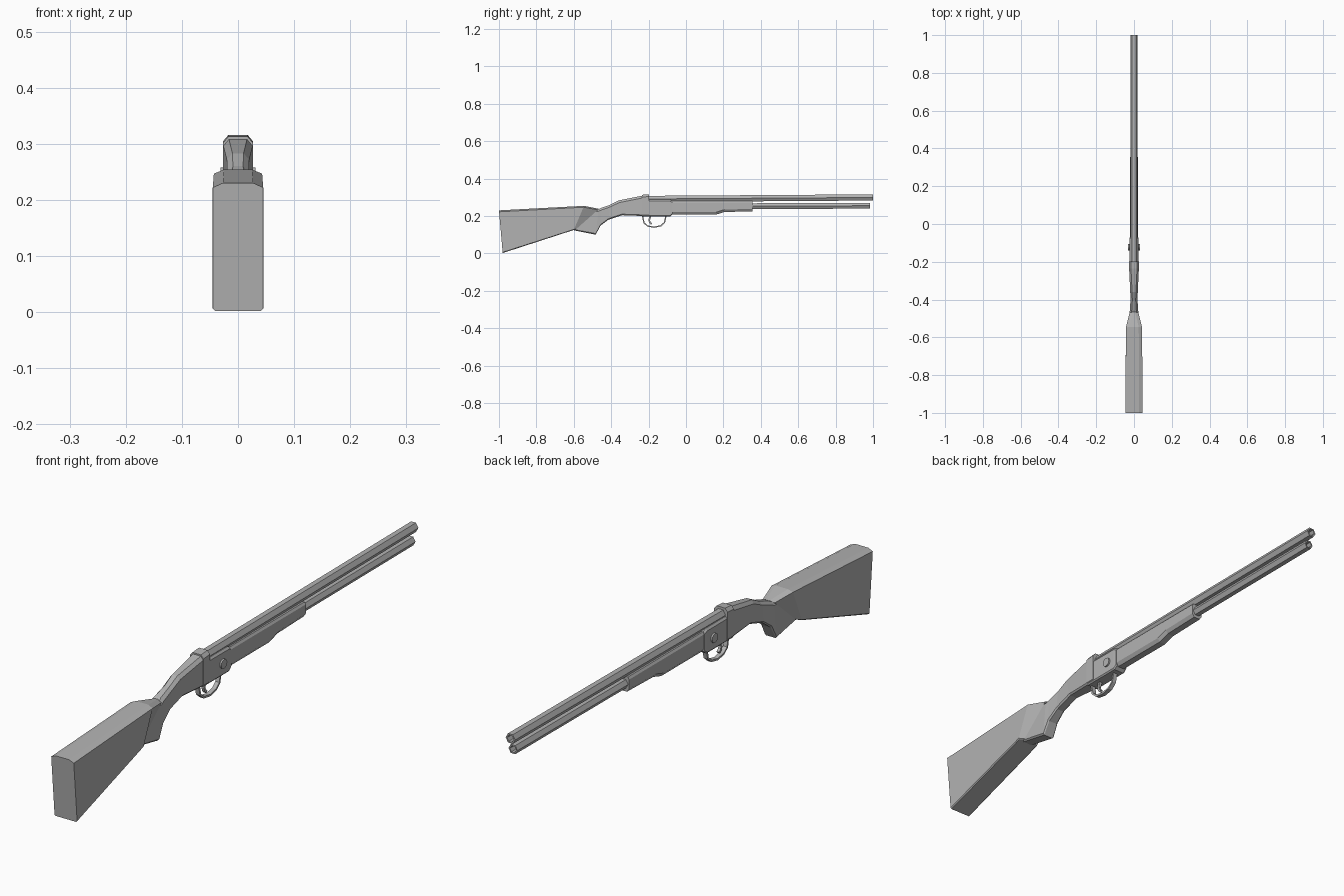
import bpy
import bmesh
from math import cos, sin, pi
from mathutils import Vector

cube = bpy.data.objects.get("Cube")
if cube:
    bpy.data.objects.remove(cube)

grey = bpy.data.materials.new("plain_grey")
grey.use_nodes = True
grey.diffuse_color = (0.45, 0.45, 0.45, 1)
grey.node_tree.nodes["Principled BSDF"].inputs["Base Color"].default_value = grey.diffuse_color


def skin(name, rings):
    """Join equal rings of points into a closed flat-faced solid."""
    bm = bmesh.new()
    loops = [[bm.verts.new(p) for p in ring] for ring in rings]
    n = len(loops[0])
    for a, b in zip(loops, loops[1:]):
        for i in range(n):
            j = (i + 1) % n
            bm.faces.new((a[i], a[j], b[j], b[i]))
    bm.faces.new(loops[0][::-1])
    bm.faces.new(loops[-1])
    bmesh.ops.recalc_face_normals(bm, faces=bm.faces)
    mesh = bpy.data.meshes.new(name)
    bm.to_mesh(mesh)
    bm.free()
    mesh.materials.append(grey)
    obj = bpy.data.objects.new(name, mesh)
    bpy.context.collection.objects.link(obj)
    return obj


def section(top, bottom, half, cx, cz, bx, bz):
    """Eight-sided section between a top and a bottom point, with cut corners."""
    t, b = Vector((0, *top)), Vector((0, *bottom))
    d = (t - b).normalized()
    side = [(half - cx, t), (half, t - d * cz), (half, b + d * bz), (half - bx, b)]
    right = [p + Vector((x, 0, 0)) for x, p in side]
    left = [p - Vector((x, 0, 0)) for x, p in reversed(side)]
    return right + left


def body(name, rows, cut):
    return skin(name, [section(t, b, w, *cut) for t, b, w in rows])


def tube(name, start, end, radius):
    """Six-sided tube with a hollow muzzle."""
    y0, z0 = start
    y1, z1 = end
    rows = [(y0, z0, radius), (y1, z1, radius),
            (y1, z1, radius * 0.7), (y1 - 0.06, z1, radius * 0.7)]
    skin(name, [[(r * cos(i * pi / 3), y, z + r * sin(i * pi / 3)) for i in range(6)]
                for y, z, r in rows])


def strip(name, path, half, thick):
    """Bent flat bar following a path in the side plane."""
    pts = [Vector((0, *p)) for p in path]
    rings = []
    for i, p in enumerate(pts):
        d = (pts[min(i + 1, len(pts) - 1)] - pts[max(i - 1, 0)]).normalized()
        n = Vector((0, -d.z, d.y)) * thick / 2
        x = Vector((half, 0, 0))
        rings.append([p + x + n, p + x - n, p - x - n, p - x + n])
    skin(name, rings)


# Shoulder stock, tapering into the wrist
body("stock", [
    ((-1.0, 0.23), (-0.98, 0.002), 0.045),
    ((-0.545, 0.254), (-0.6, 0.125), 0.043),
    ((-0.465, 0.238), (-0.59, 0.127), 0.024),
], (0.018, 0.008, 0.004, 0.004))

# Pistol grip and wrist, widening into the rear of the receiver
body("grip", [
    ((-0.475, 0.232), (-0.6, 0.123), 0.024),
    ((-0.468, 0.236), (-0.483, 0.1), 0.024),
    ((-0.457, 0.242), (-0.457, 0.148), 0.022),
    ((-0.405, 0.26), (-0.415, 0.18), 0.019),
    ((-0.36, 0.283), (-0.34, 0.204), 0.02),
    ((-0.235, 0.308), (-0.235, 0.2), 0.026),
], (0.01, 0.012, 0.005, 0.006))

# Receiver with a raised collar behind the barrel
body("receiver_collar", [
    ((-0.235, 0.313), (-0.235, 0.2), 0.027),
    ((-0.198, 0.316), (-0.198, 0.2), 0.027),
], (0.01, 0.012, 0.005, 0.006))
body("receiver", [
    ((-0.2, 0.287), (-0.235, 0.197), 0.025),
    ((-0.085, 0.287), (-0.085, 0.197), 0.025),
    ((-0.072, 0.28), (-0.072, 0.208), 0.024),
], (0.006, 0.008, 0.004, 0.005))

# Round pivot pin through the receiver
skin("pivot_pin", [[(x, -0.122 + 0.017 * cos(i * pi / 6), 0.241 + 0.017 * sin(i * pi / 6))
                    for i in range(12)] for x in (-0.031, 0.031)])

# Fore-end
body("fore_end", [
    ((-0.08, 0.279), (-0.08, 0.207), 0.022),
    ((0.16, 0.279), (0.16, 0.207), 0.022),
    ((0.205, 0.279), (0.205, 0.221), 0.022),
    ((0.355, 0.279), (0.355, 0.225), 0.022),
], (0.005, 0.008, 0.009, 0.013))

# Barrel and magazine tube
tube("barrel", (-0.2, 0.291), (1.0, 0.299), 0.019)
tube("magazine_tube", (0.3, 0.252), (0.985, 0.255), 0.018)

# Trigger guard and trigger
strip("trigger_guard", [(-0.232, 0.2), (-0.225, 0.163), (-0.205, 0.146), (-0.17, 0.14),
                        (-0.135, 0.147), (-0.115, 0.165), (-0.107, 0.2)], 0.008, 0.007)
strip("trigger", [(-0.19, 0.2), (-0.197, 0.178), (-0.193, 0.165), (-0.184, 0.157)],
      0.005, 0.009)
